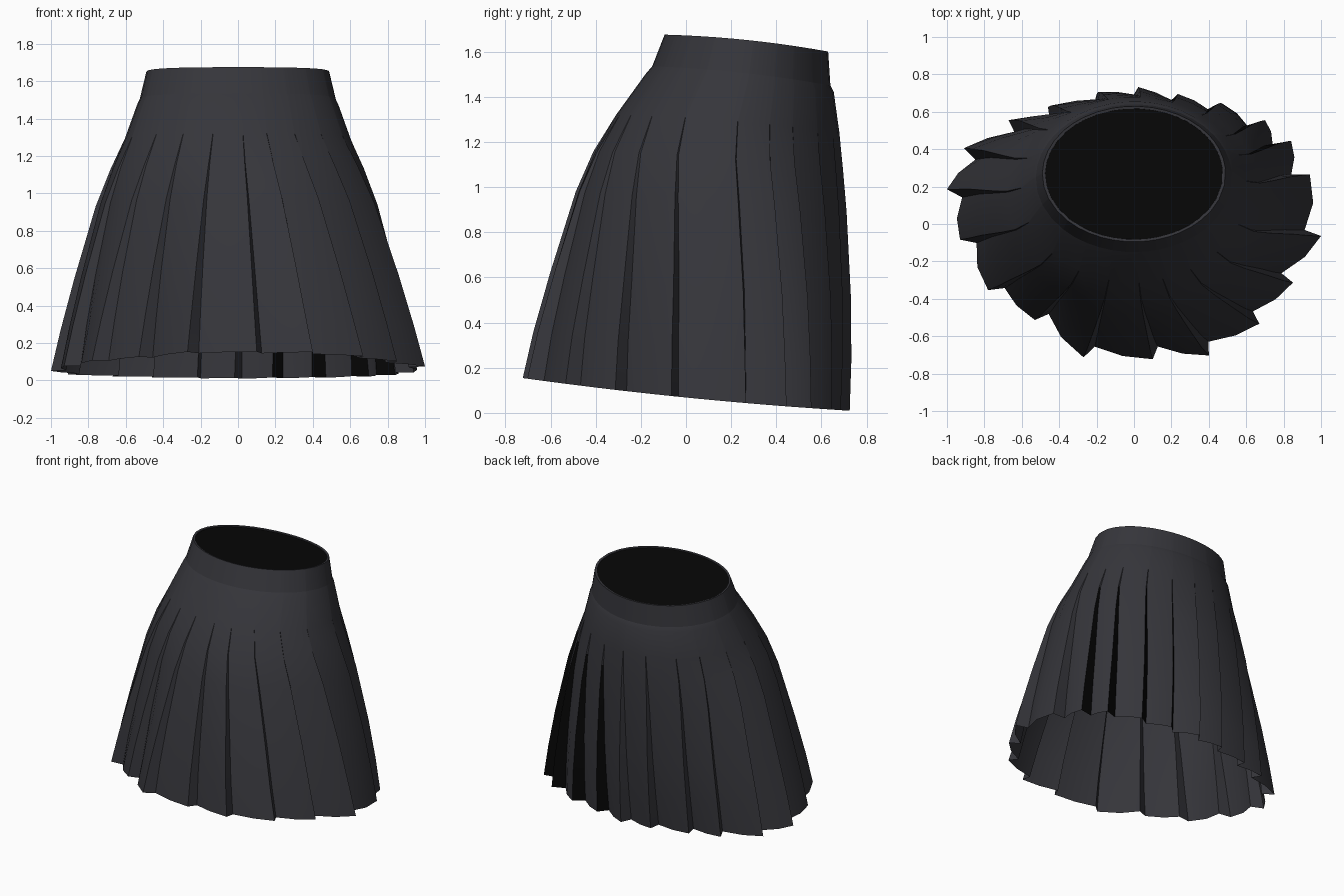
import bpy, bmesh
from math import atan2, hypot, cos, sin, tau

cube = bpy.data.objects.get("Cube")
if cube:
    bpy.data.objects.remove(cube, do_unlink=True)


def make_material(name, color):
    mat = bpy.data.materials.new(name)
    mat.use_nodes = True
    mat.diffuse_color = color
    bsdf = mat.node_tree.nodes["Principled BSDF"]
    bsdf.inputs["Base Color"].default_value = color
    bsdf.inputs["Roughness"].default_value = 0.9
    return mat


charcoal = make_material("charcoal cloth", (0.036, 0.036, 0.043, 1))
black = make_material("black lining", (0.002, 0.002, 0.002, 1))

# Outer fold corners along the hem, counter-clockwise from the front
TIPS = [(-.27, -.71), (.1, -.72), (.4, -.7), (.67, -.53), (.85, -.31),
        (1, -.06), (.94, .27), (.84, .45), (.7, .56), (.47, .65),
        (.24, .69), (.02, .73), (-.2, .7), (-.46, .63), (-.67, .56),
        (-.91, .41), (-1, .19), (-.93, -.08), (-.78, -.35), (-.53, -.51)]
HEM_DEPTH = .725
LINED_FOLDS = range(7, 11)

# Each ring: half width, front y, back y, front z, back z, pleat amount
BAND_EDGE = (.525, -.15, .64, 1.535, 1.45, 0)
BAND = [BAND_EDGE,
        (.49, -.095, .63, 1.675, 1.60, 0),
        (.475, -.083, .617, 1.673, 1.598, 0),
        (.473, -.081, .615, 1.655, 1.58, 0)]
SKIRT = [BAND_EDGE,
         (.54, -.18, .655, 1.50, 1.42, 0),
         (.605, -.31, .68, 1.32, 1.24, 0),
         (.68, -.41, .695, 1.16, 1.08, .18),
         (.755, -.49, .71, .98, .89, .4),
         (.87, -.605, .728, .62, .50, .7),
         (.945, -.68, .728, .36, .23, .87),
         (1, -.728, .72, .155, .01, 1)]


def ring_points(half_width, front, back, z_front, z_back, pleat):
    """Ellipse whose outline is folded into pleats by the given amount."""
    polar = [(atan2(y / HEM_DEPTH, x), hypot(x, y / HEM_DEPTH)) for x, y in TIPS]
    points = []
    for i, (angle, radius) in enumerate(polar):
        next_angle, next_radius = polar[(i + 1) % len(polar)]
        gap = (next_angle - angle) % tau
        inner = .04 * max(pleat, .1)
        fold = [(angle, radius), (angle + inner, radius * .91),
                (angle + (gap + inner) / 2, (radius * .91 + next_radius) * .505)]
        for a, r in fold:
            # Folds lean toward the front as they rise along the sides
            a -= (.03 + .28 * cos(a)) * (1 - pleat)
            r = 1 + (r - 1) * pleat
            v = r * sin(a)
            s = (v + 1) / 2
            sag = .014 * (2 * pleat - 1) * (1 - min(v * v, 1))
            points.append((half_width * r * cos(a),
                           front + (back - front) * s,
                           max(0, z_front + (z_back - z_front) * s - sag)))
    return points


def make_object(name, bm, materials):
    bmesh.ops.recalc_face_normals(bm, faces=bm.faces)
    mesh = bpy.data.meshes.new(name)
    bm.to_mesh(mesh)
    bm.free()
    for mat in materials:
        mesh.materials.append(mat)
    obj = bpy.data.objects.new(name, mesh)
    bpy.context.collection.objects.link(obj)
    return obj


def loft(name, rings, materials):
    bm = bmesh.new()
    loops = [[bm.verts.new(p) for p in ring_points(*ring)] for ring in rings]
    for row, (upper, lower) in enumerate(zip(loops, loops[1:])):
        for j in range(len(upper)):
            k = (j + 1) % len(upper)
            face = bm.faces.new((upper[j], lower[j], lower[k], upper[k]))
            # Dark lining shows on the risers of the back left folds
            if row > 2 and j % 3 == 0 and j // 3 in LINED_FOLDS:
                face.material_index = 1
    obj = make_object(name, bm, materials)
    bpy.ops.object.select_all(action='DESELECT')
    obj.select_set(True)
    bpy.context.view_layer.objects.active = obj
    bpy.ops.object.shade_smooth_by_angle(angle=.5)


# Pleated cloth and the fitted band above it
loft("pleated_skirt", SKIRT, [charcoal, black])
loft("waistband", BAND, [charcoal])

# Dark panel closing the waist opening
bm = bmesh.new()
bm.faces.new([bm.verts.new(p) for p in ring_points(.475, -.083, .617, 1.668, 1.593, 0)])
make_object("waist_lining", bm, [black])
